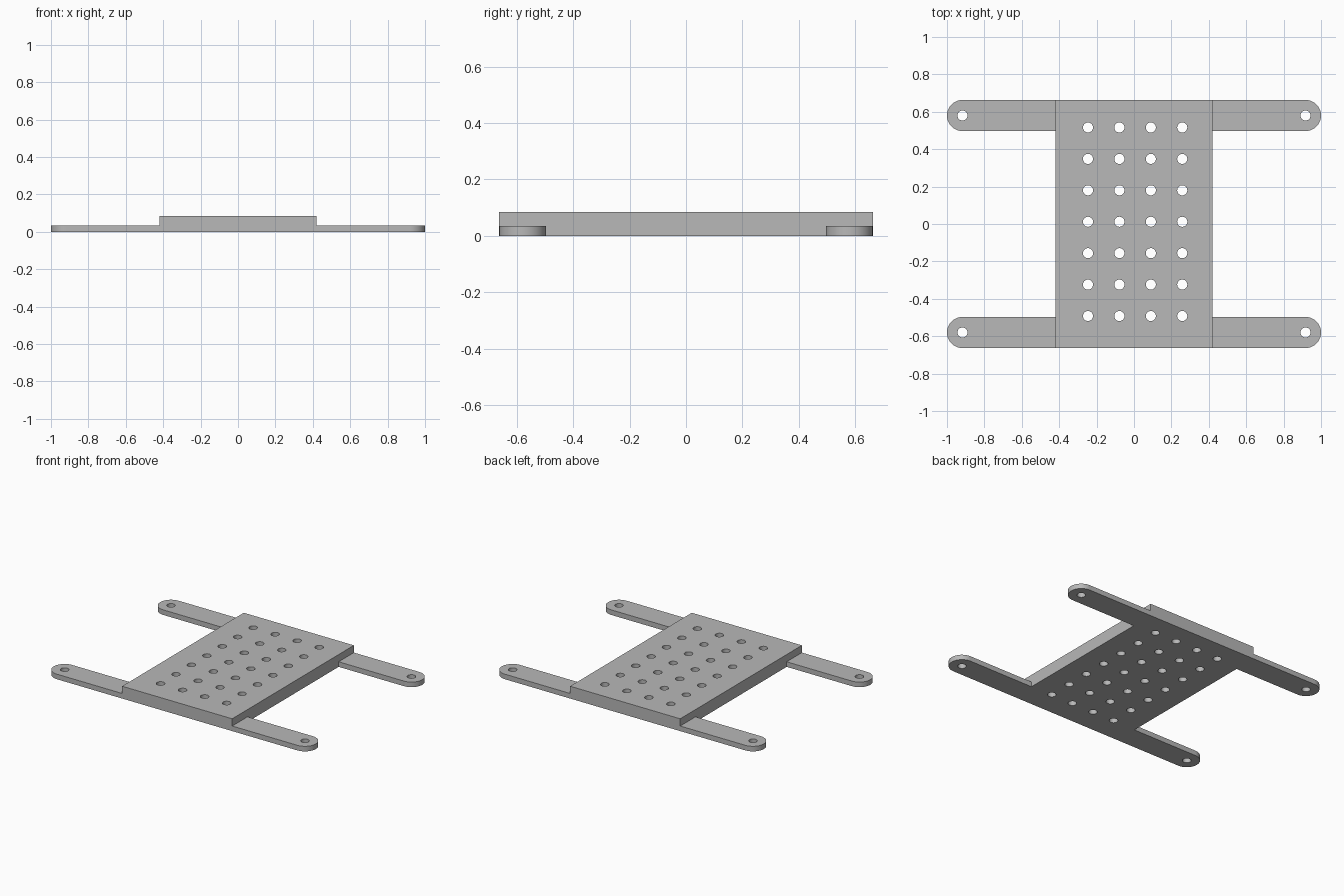
import bpy
import bmesh
from math import cos, sin, pi, radians

if "Cube" in bpy.data.objects:
    bpy.data.objects.remove(bpy.data.objects["Cube"], do_unlink=True)

# Overall sizes
PLATE_X, PLATE_Y, PLATE_Z = 0.42, 0.663, 0.085
ARM_R, ARM_Z = 0.083, 0.035
ARM_Y = PLATE_Y - ARM_R
TIP_X = 1.0 - ARM_R
HOLE_R, PITCH = 0.027, 0.168

grey = bpy.data.materials.new("plain_grey")
grey.use_nodes = True
colour = (0.48, 0.48, 0.48, 1)
grey.diffuse_color = colour
grey.node_tree.nodes["Principled BSDF"].inputs["Base Color"].default_value = colour


def arc(cx, cy, r, start, end, count):
    """Points along an arc, end point included."""
    angles = [start + (end - start) * i / count for i in range(count + 1)]
    return [(cx + r * cos(a), cy + r * sin(a)) for a in angles]


def circle(cx, cy):
    return arc(cx, cy, HOLE_R, 0, 2 * pi, 32)[:-1]


def slab(name, loops, height):
    """Fill an outline with holes and extrude it upwards from the ground."""
    bm = bmesh.new()
    edges = []
    for loop in loops:
        verts = [bm.verts.new((x, y, 0)) for x, y in loop]
        edges += [bm.edges.new((v, verts[i - 1])) for i, v in enumerate(verts)]
    bmesh.ops.triangle_fill(bm, use_beauty=True, edges=edges)
    top = bmesh.ops.extrude_face_region(bm, geom=bm.faces[:])["geom"]
    bmesh.ops.translate(bm, vec=(0, 0, height),
                        verts=[g for g in top if isinstance(g, bmesh.types.BMVert)])
    bmesh.ops.recalc_face_normals(bm, faces=bm.faces[:])
    mesh = bpy.data.meshes.new(name)
    bm.to_mesh(mesh)
    bm.free()
    mesh.materials.append(grey)
    obj = bpy.data.objects.new(name, mesh)
    bpy.context.collection.objects.link(obj)
    bpy.ops.object.select_all(action="DESELECT")
    obj.select_set(True)
    bpy.context.view_layer.objects.active = obj
    bpy.ops.object.shade_smooth_by_angle(angle=radians(30))


# Raised centre plate with its grid of through holes
plate = [(-PLATE_X, -PLATE_Y), (PLATE_X, -PLATE_Y), (PLATE_X, PLATE_Y), (-PLATE_X, PLATE_Y)]
holes = [circle(0.006 + (i - 1.5) * PITCH, 0.012 + (j - 3) * PITCH)
         for i in range(4) for j in range(7)]
slab("perforated_plate", [plate] + holes, PLATE_Z)

# Four thin mounting arms with rounded tips and a screw hole
for side, sx in (("left", 1), ("right", -1)):
    for end, sy in (("front", -1), ("back", 1)):
        outline = [(PLATE_X, ARM_Y - ARM_R)]
        outline += arc(TIP_X, ARM_Y, ARM_R, -pi / 2, pi / 2, 32)
        outline += [(PLATE_X, ARM_Y + ARM_R)]
        loops = [[(x * sx, y * sy) for x, y in loop]
                 for loop in (outline, circle(TIP_X, ARM_Y))]
        slab(f"{end}_{side}_arm", loops, ARM_Z)
